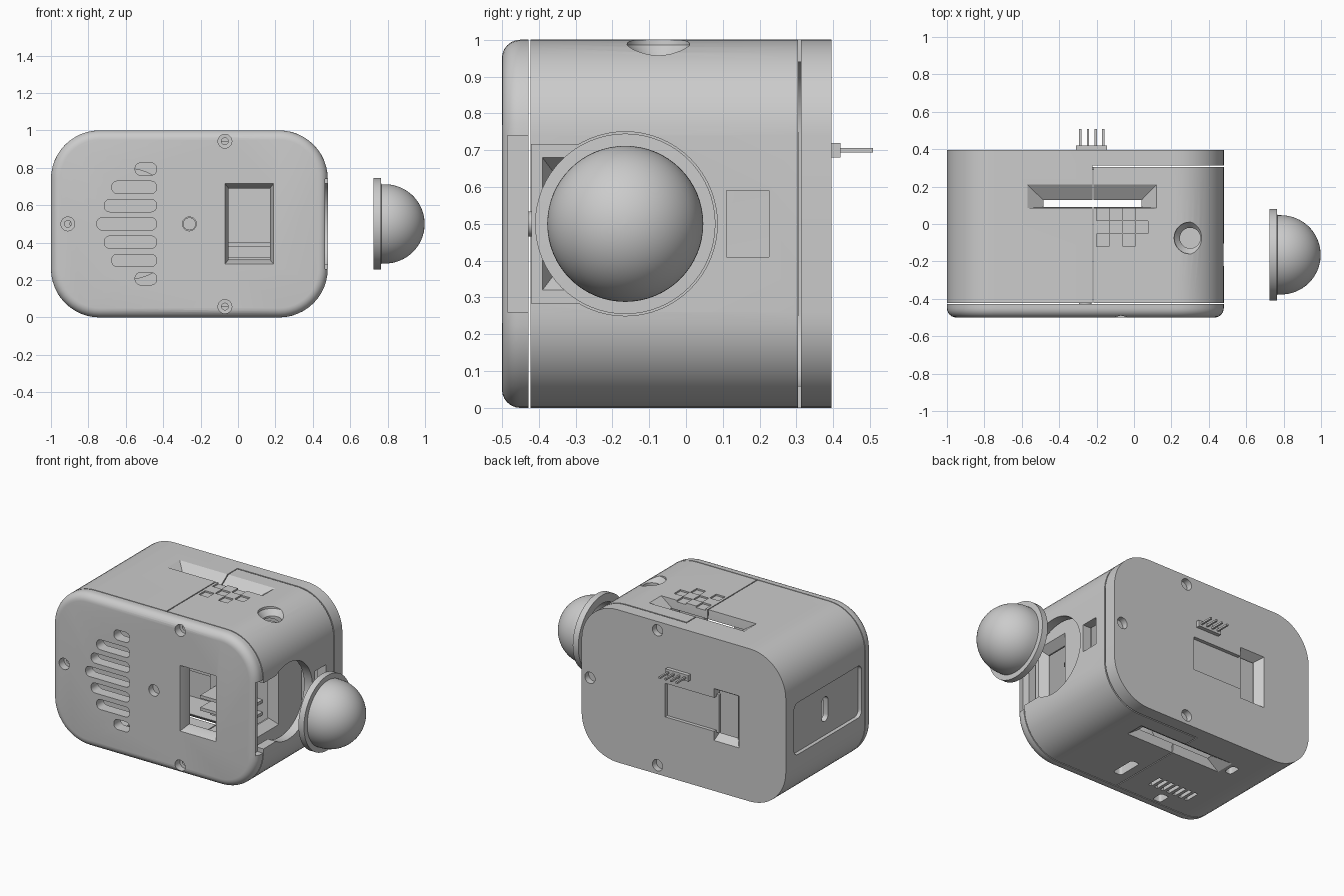
import bpy, bmesh, math

if "Cube" in bpy.data.objects:
    bpy.data.objects.remove(bpy.data.objects["Cube"])

MAP = {'x': lambda d, u, v: (d, u, v), 'y': lambda d, u, v: (u, d, v), 'z': lambda d, u, v: (u, v, d)}


def rr(u0, u1, v0, v1, r=0, n=12):
    """Rounded rectangle profile."""
    if r <= 0:
        return [(u0, v0), (u1, v0), (u1, v1), (u0, v1)]
    pts = []
    for cu, cv, a in ((u1 - r, v1 - r, 0), (u0 + r, v1 - r, 90), (u0 + r, v0 + r, 180), (u1 - r, v0 + r, 270)):
        for i in range(n + 1):
            t = math.radians(a + 90 * i / n)
            pts.append((cu + r * math.cos(t), cv + r * math.sin(t)))
    return pts


def circ(u, v, r, n=32):
    return [(u + r * math.cos(2 * math.pi * i / n), v + r * math.sin(2 * math.pi * i / n)) for i in range(n)]


def loft(name, axis, sections):
    """Solid through profiles placed along an axis: [(distance, profile), ...]."""
    bm = bmesh.new()
    rings = [[bm.verts.new(MAP[axis](d, u, v)) for u, v in prof] for d, prof in sections]
    for a, b in zip(rings, rings[1:]):
        for i in range(len(a)):
            j = (i + 1) % len(a)
            bm.faces.new((a[i], a[j], b[j], b[i]))
    bm.faces.new(rings[0][::-1])
    bm.faces.new(rings[-1])
    bmesh.ops.recalc_face_normals(bm, faces=bm.faces)
    me = bpy.data.meshes.new(name)
    bm.to_mesh(me)
    bm.free()
    ob = bpy.data.objects.new(name, me)
    bpy.context.collection.objects.link(ob)
    return ob


def prism(name, axis, d0, d1, prof):
    return loft(name, axis, [(d0, prof), (d1, prof)])


def box(name, x0, x1, y0, y1, z0, z1):
    return prism(name, 'z', z0, z1, rr(x0, x1, y0, y1))


def activate(ob):
    bpy.ops.object.select_all(action='DESELECT')
    bpy.context.view_layer.objects.active = ob
    ob.select_set(True)


def cut(ob, cutter, op='DIFFERENCE'):
    cutter.hide_render = True
    m = ob.modifiers.new('cut', 'BOOLEAN')
    m.operation, m.object, m.solver = op, cutter, 'EXACT'
    activate(ob)
    bpy.ops.object.modifier_apply(modifier=m.name)
    bpy.data.objects.remove(cutter)


# front plate with rounded front edge
secs = []
for i in range(7):
    t = math.radians(90 * i / 6)
    k = 0.05 * (1 - math.sin(t))
    secs.append((-0.5 + 0.05 * (1 - math.cos(t)), rr(-1 + k, 0.48 - k, k, 1 - k, 0.26 - k)))
secs.append((-0.428, rr(-1, 0.48, 0, 1, 0.26)))
plate = loft('front_plate', 'y', secs)

# speaker slots
for i, left in enumerate((-0.55, -0.675, -0.715, -0.755, -0.715, -0.675, -0.55)):
    z = 0.207 + i * 0.0977
    cut(plate, prism('c', 'y', -0.6, -0.4, rr(left, -0.435, z - 0.033, z + 0.033, 0.03, 6)))
# screw holes with counterbore
for x, z in ((-0.91, 0.5), (-0.07, 0.942), (-0.07, 0.058)):
    cut(plate, loft('c', 'y', [(-0.6, circ(x, z, 0.037)), (-0.45, circ(x, z, 0.037)),
                               (-0.449, circ(x, z, 0.018)), (-0.4, circ(x, z, 0.018))]))
cut(plate, prism('c', 'y', -0.6, -0.4, circ(-0.26, 0.5, 0.037)))
# flared window and side notch
wide, tight = rr(-0.07, 0.19, 0.285, 0.715), rr(-0.05, 0.17, 0.31, 0.69)
cut(plate, loft('c', 'y', [(-0.55, wide), (-0.5, wide), (-0.45, tight), (-0.4, tight)]))
cut(plate, box('c', 0.44, 0.6, -0.485, -0.4, 0.26, 0.74))

# hollow body
body = prism('main_housing', 'y', -0.422, 0.395, rr(-1, 0.48, 0, 1, 0.26))
cut(body, prism('c', 'y', -0.5, 0.335, rr(-0.94, 0.42, 0.06, 0.94, 0.2)))
# flared slots in top and bottom
big, small = rr(-0.57, 0.12, 0.085, 0.21), rr(-0.485, 0.04, 0.09, 0.128)
for s in (1, -1):
    cut(body, loft('c', 'z', [(0.5 + s * d, p) for d, p in ((0.6, big), (0.5, big), (0.443, small), (0.4, small))]))
# countersunk button hole on top
cut(body, loft('c', 'z', [(1.1, circ(0.3, -0.075, 0.09)), (0.985, circ(0.3, -0.075, 0.085)),
                          (0.95, circ(0.3, -0.075, 0.055)), (0.8, circ(0.3, -0.075, 0.055))]))
# checkered relief on top
for i in range(4):
    for j in range(2):
        x, y = -0.2 + i * 0.07, -0.12 + j * 0.14 + (i % 2) * 0.07
        cut(body, box('c', x, x + 0.066, y, y + 0.066, 0.99, 1.1))
# vents and port openings on the bottom
for i in range(7):
    x = -0.365 - i * 0.045
    cut(body, box('c', x - 0.012, x + 0.012, -0.29, -0.19, -0.1, 0.1))
for x, y, w, l in ((-0.13, -0.225, 0.06, 0.17), (-0.51, -0.365, 0.06, 0.08), (-0.62, 0.15, 0.05, 0.08)):
    cut(body, prism('c', 'z', -0.1, 0.1, rr(x - w / 2, x + w / 2, y - l / 2, y + l / 2, 0.015, 4)))
# lens opening, running out to the front plate
cut(body, prism('c', 'x', 0.4, 0.6, circ(-0.165, 0.5, 0.25, 64)))
cut(body, box('c', 0.4, 0.6, -0.5, -0.165, 0.285, 0.715))
# small side window
cut(body, box('c', 0.4, 0.6, 0.11, 0.225, 0.41, 0.59))
# recessed left panel with slot
cut(body, prism('c', 'x', -1.1, -0.975, rr(-0.39, 0.31, 0.33, 0.67, 0.04, 6)))
cut(body, prism('c', 'x', -1.1, -0.9, rr(-0.078, -0.012, 0.42, 0.58, 0.032, 6)))
# back screw holes, flared recess and module bay
for x, z in ((0.42, 0.5), (-0.07, 0.942), (-0.07, 0.058)):
    cut(body, prism('c', 'y', 0.355, 0.5, circ(x, z, 0.037)))
bw, bt = rr(-0.66, -0.48, 0.33, 0.67), rr(-0.62, -0.482, 0.36, 0.64)
cut(body, loft('c', 'y', [(0.5, bw), (0.395, bw), (0.345, bt), (0.3, bt)]))
cut(body, box('c', -0.49, -0.126, 0.3, 0.5, 0.39, 0.61))

# split the removable right shell from the housing
shell = body.copy()
shell.data = body.data.copy()
shell.name = 'right_shell'
bpy.context.collection.objects.link(shell)
cut(body, box('c', -0.223, 1, -1, 0.312, -1, 2))
cut(shell, box('c', -0.217, 1, -1, 0.304, -1, 2), 'INTERSECT')

# dome lens with flange, hollow behind
C = (-0.165, 0.5)
arc = [(0.785 + 0.213 * math.sin(t), 0.212 * math.cos(t))
       for t in [math.radians(89.5 * i / 16) for i in range(17)]]
dome = loft('dome_lens', 'x', [(d, circ(*C, r, 64)) for d, r in
                               [(0.725, 0.245), (0.765, 0.245), (0.766, 0.212)] + arc])
cut(dome, loft('c', 'x', [(0.7, circ(*C, 0.19, 64))] +
               [(0.785 + (d - 0.785) * 0.9, circ(*C, r * 0.9, 64)) for d, r in arc]))

# sensor mount behind the lens opening
mount = box('sensor_mount', 0.34, 0.4, -0.42, 0.09, 0.2, 0.8)
a, b = rr(-0.39, -0.15, 0.32, 0.68), rr(-0.36, -0.18, 0.36, 0.64)
cut(mount, loft('c', 'x', [(0.5, a), (0.4, a), (0.35, b), (0.3, b)]))

# internal parts seen through the openings
prism('speaker', 'y', -0.36, -0.25, circ(-0.6, 0.5, 0.3, 48))
box('window_board', -0.16, 0.26, -0.06, -0.04, 0.2, 0.8)
for i in range(2):
    box('board_ledge', -0.12, 0.22, -0.22, -0.06, 0.3 + i * 0.08, 0.32 + i * 0.08)
box('back_module', -0.5, -0.115, 0.35, 0.372, 0.375, 0.625)
box('back_board', -0.7, -0.08, 0.29, 0.305, 0.25, 0.75)
box('button', 0.22, 0.38, -0.15, 0.0, 0.86, 0.9)
prism('plate_screw', 'y', -0.46, -0.41, circ(-0.26, 0.5, 0.034))

# pin header on the back
box('pin_header', -0.31, -0.145, 0.35, 0.42, 0.68, 0.72)
for i in range(4):
    x = -0.287 + i * 0.041
    box('header_pin', x - 0.006, x + 0.006, 0.36, 0.508, 0.694, 0.706)

# smooth curved surfaces, keep hard edges
for ob in list(bpy.context.scene.objects):
    activate(ob)
    bpy.ops.object.shade_smooth_by_angle(angle=math.radians(30))
